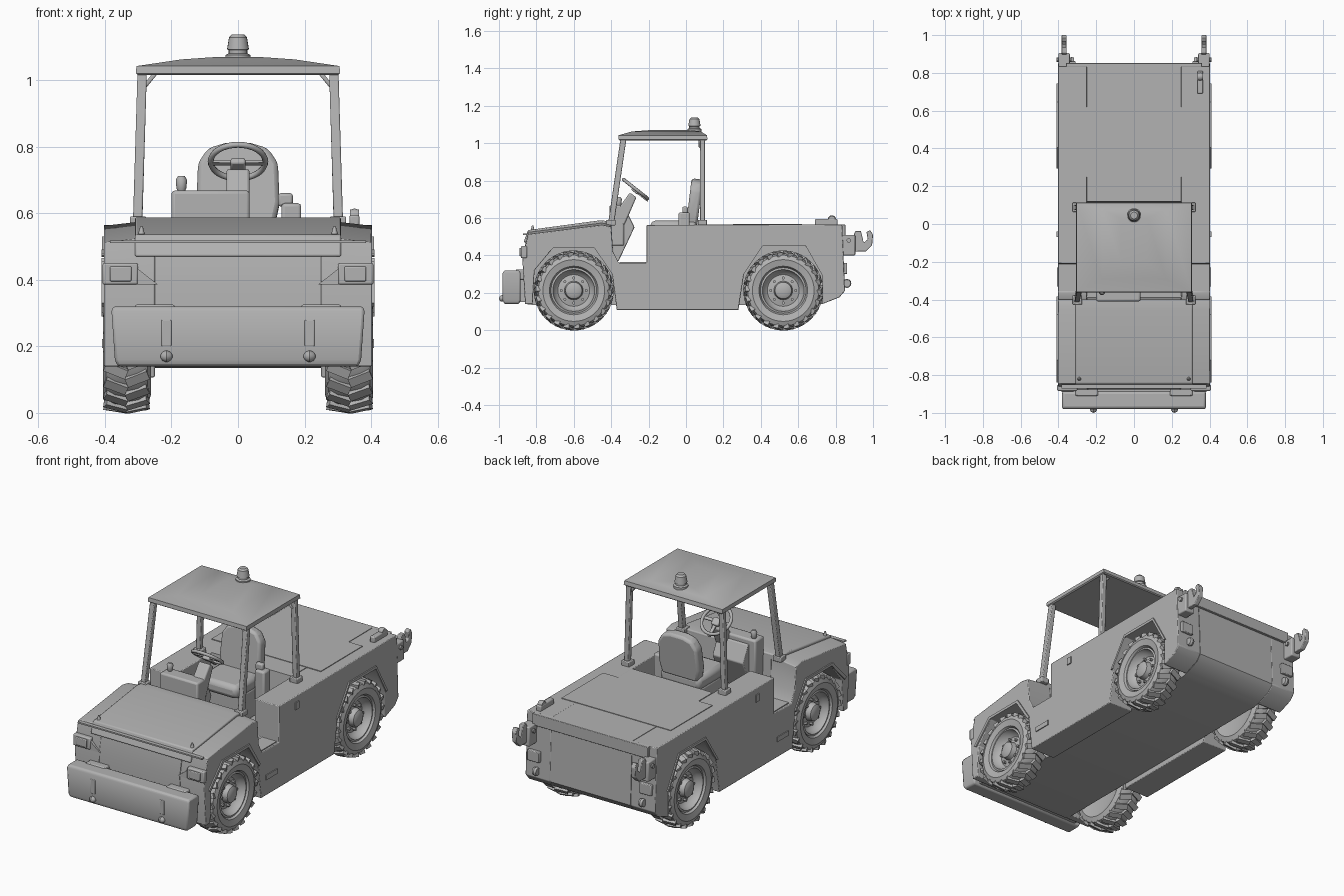
import bpy, bmesh, math
from mathutils import Matrix, Vector

cube = bpy.data.objects.get("Cube")
if cube:
    bpy.data.objects.remove(cube, do_unlink=True)

grey = bpy.data.materials.new("plain_grey")
grey.use_nodes = True
colour = (0.45, 0.45, 0.45, 1)
grey.diffuse_color = colour
grey.node_tree.nodes["Principled BSDF"].inputs["Base Color"].default_value = colour


def finish(name, bm, bevel=0, loc=(0, 0, 0), rot=0, segments=2):
    """Turn a bmesh into an object with sharp-edged smooth shading."""
    bmesh.ops.recalc_face_normals(bm, faces=bm.faces)
    me = bpy.data.meshes.new(name)
    bm.to_mesh(me)
    bm.free()
    me.materials.append(grey)
    me.shade_smooth()
    me.set_sharp_from_angle(angle=math.radians(35))
    ob = bpy.data.objects.new(name, me)
    bpy.context.collection.objects.link(ob)
    ob.location = loc
    ob.rotation_euler.x = rot
    if bevel:
        mod = ob.modifiers.new("bevel", "BEVEL")
        mod.width, mod.segments = bevel, segments
        mod.limit_method = "ANGLE"
    return ob


def loft(name, rings, **kw):
    """Skin a list of equal-sized rings and cap both ends."""
    bm = bmesh.new()
    rows = [[bm.verts.new(p) for p in ring] for ring in rings]
    n = len(rows[0])
    for a, b in zip(rows, rows[1:]):
        for i in range(n):
            j = (i + 1) % n
            bm.faces.new((a[i], a[j], b[j], b[i]))
    bm.faces.new(rows[0])
    bm.faces.new(rows[-1])
    return finish(name, bm, **kw)


def extrude(name, pts, a, b, axis="x", drop=0, **kw):
    """Extrude a side profile (y, z) along x, or a front profile (x, z) along y."""
    def place(t, p, d=0):
        return (t, p[0], p[1] - d) if axis == "x" else (p[0], t, p[1])
    lower = [drop if p[1] > 0.52 and p[0] < -0.3 else 0 for p in pts]
    return loft(name, [[place(a, p) for p in pts],
                       [place(b, p, d) for p, d in zip(pts, lower)]], **kw)


def stack(name, levels, **kw):
    """Rectangles (z, half width, y0, y1) stacked upward."""
    return loft(name, [[(-w, a, z), (w, a, z), (w, b, z), (-w, b, z)]
                       for z, w, a, b in levels], **kw)


def box(name, x0, x1, y0, y1, z0, z1, bevel=0, rot=0):
    c = Vector((x0 + x1, y0 + y1, z0 + z1)) / 2
    bm = bmesh.new()
    bmesh.ops.create_cube(bm, size=1)
    bmesh.ops.scale(bm, vec=(abs(x1 - x0), abs(y1 - y0), abs(z1 - z0)), verts=bm.verts)
    return finish(name, bm, bevel, c, rot)


def lathe(name, pts, loc, axis="x", n=32, side=1):
    """Revolve (radius, offset) points around x or z."""
    rings = []
    for r, h in pts:
        ring = []
        for i in range(n):
            u, v = r * math.cos(i * math.tau / n), r * math.sin(i * math.tau / n)
            ring.append((h * side, u, v) if axis == "x" else (u, v, h))
        rings.append(ring)
    return loft(name, rings, loc=loc)


def bar(name, p, q, w, d):
    """Straight post with horizontal ends."""
    return loft(name, [[(c[0] + sx * w, c[1] + sy * d, c[2]) for sx, sy in
                        ((-1, -1), (1, -1), (1, 1), (-1, 1))] for c in (p, q)], bevel=0.004)


# Body: central core with cab well, and side panels with wheel arches
nose = [(-.86, .14), (-.875, .38), (-.845, .53), (-.45, .58), (-.40, .57)]
tail = [(.835, .565), (.85, .21), (.82, .175), (.73, .14)]
core = nose + [(-.39, .36), (.10, .36), (.12, .565)] + tail + [(.70, .135), (-.82, .135)]
extrude("body_core", core, -.25, .25)
panel = nose + [(-.39, .42), (-.36, .36), (-.21, .36), (-.21, .563)] + tail + [
    (.73, .29), (.64, .45), (.41, .45), (.31, .30), (.28, .107),
    (-.37, .107), (-.395, .30), (-.49, .44), (-.71, .44), (-.81, .32), (-.82, .14)]
arches = {"front": [(-.84, .33), (-.72, .455), (-.48, .455), (-.385, .31), (-.395, .30),
                    (-.49, .44), (-.71, .44), (-.825, .32)],
          "rear": [(.295, .30), (.405, .465), (.645, .465), (.745, .29), (.73, .29),
                   (.64, .45), (.41, .45), (.31, .30)]}
for s, side in ((1, "left"), (-1, "right")):
    extrude(side + "_body_panel", panel, s * .25, s * .403, drop=.018, bevel=.004)
    for end, lip in arches.items():
        extrude(f"{side}_{end}_arch_lip", lip, s * .39, s * .41)
    box(side + "_step_mat", s * .30, s * .39, -.355, -.215, .358, .365)
    box(side + "_marker", s * .40, s * .408, -.33, -.23, .195, .222)
    box(side + "_rear_latch", s * .40, s * .409, -.07, -.04, .49, .53)
    # Lamps in the nose corners
    box(side + "_headlamp_frame", s * .30, s * .407, -.883, -.85, .385, .45, .006)
    box(side + "_headlamp", s * .32, s * .385, -.89, -.86, .395, .44, .004)
    extrude(side + "_nose_wedge", [(s * .24, .385), (s * .31, .385), (s * .31, .44)],
            -.88, -.86, "y")
    lathe(side + "_hood_latch", [(.012, 0), (.008, .015), (.004, .03)],
          (s * .29, -.82, .53), "z", 10)
    # Bumper fittings
    box(side + "_bumper_bracket", s * .19, s * .31, -.91, -.85, .27, .325, .006)
    box(side + "_bumper_slot", s * .20, s * .23, -.982, -.97, .20, .28, .003)
    lathe(side + "_bumper_knob", [(.004, -.018), (.013, -.012), (.018, 0),
          (.013, .012), (.004, .018)], (s * .215, -.982, .17), n=12)

# Hood
extrude("hood", [(-.868, .47), (-.845, .535), (-.46, .587), (-.40, .582), (-.40, .45)],
        -.31, .31, bevel=.006)
box("nose_seam", -.385, .385, -.872, -.85, .51, .518)
stack("front_bumper", [(.14, .362, -.972, -.892), (.16, .37, -.98, -.885),
                       (.305, .38, -.98, -.885), (.32, .376, -.972, -.892)], bevel=.008)
box("bumper_mount", -.33, .33, -.90, -.84, .15, .27)

# Rear deck
box("deck_mat", -.34, .34, .25, .62, .56, .568)
box("rear_plate", -.36, .36, .83, .852, .50, .565, .003)
box("deck_latch", .335, .365, .69, .81, .56, .595, .006)
lathe("deck_latch_knob", [(.018, -.014), (.022, 0), (.018, .014)], (.35, .78, .592), n=12)

# Rear hitches
hook = [(.89, .42), (.96, .42), (.995, .455), (1.0, .51), (.985, .535), (.965, .525),
        (.972, .485), (.95, .468), (.935, .53), (.905, .53), (.89, .49)]
for s, side in ((1, "left"), (-1, "right")):
    box(side + "_hitch_bracket", s * .34, s * .40, .83, .905, .40, .51, .006)
    extrude(side + "_hitch_hook", hook, s * .357, s * .383, bevel=.003)
    lathe(side + "_hitch_pin", [(.012, -.04), (.012, .04)], (s * .37, .87, .48), n=10)
    box(side + "_rear_lamp", s * .31, s * .385, .84, .862, .30, .36, .004)
    lathe(side + "_tow_eye", [(.02, -.012), (.024, 0), (.02, .012)],
          (s * .33, .86, .25), n=12)

# Wheels: tyre, staggered tread lugs, dished rim and bolts
tyre = [(.03, .28), (.115, .275), (.16, .262), (.188, .272), (.199, .30), (.199, .37),
        (.189, .396), (.165, .406), (.13, .398), (.12, .38), (.115, .345), (.02, .345)]
rim = [(.12, .34), (.122, .388), (.112, .391), (.103, .362), (.085, .348), (.05, .356),
       (.044, .384), (.028, .392), (.002, .392)]
for y, end in ((-.60, "front"), (.52, "rear")):
    lathe(end + "_axle", [(.04, -.30), (.04, .30)], (0, y, .212), n=16)
    for s, side in ((1, "left"), (-1, "right")):
        name, hub = f"{side}_{end}_", (0, y, .212)
        lathe(name + "tyre", tyre, hub, n=48, side=s)
        lathe(name + "rim", rim, hub, n=32, side=s)
        lugs, bolts = bmesh.new(), bmesh.new()
        for k in range(44):
            half = 1 if k % 2 else -1
            m = (Matrix.Rotation(k * math.tau / 44, 4, "X")
                 @ Matrix.Translation((s * .335 + half * .031, 0, .197))
                 @ Matrix.Rotation(half * .35, 4, "Z") @ Matrix.Rotation(half * .15, 4, "Y")
                 @ Matrix.Diagonal((.07, .03, .022, 1)))
            bmesh.ops.create_cube(lugs, size=1, matrix=m)
        for k in range(8):
            m = (Matrix.Rotation(k * math.tau / 8, 4, "X")
                 @ Matrix.Translation((s * .358, 0, .067)) @ Matrix.Rotation(math.pi / 2, 4, "Y"))
            bmesh.ops.create_cone(bolts, cap_ends=True, segments=6, radius1=.008,
                                  radius2=.008, depth=.02, matrix=m)
        finish(name + "tread", lugs, loc=hub)
        finish(name + "bolts", bolts, loc=hub)

# Canopy and beacon
stack("canopy_roof", [(1.015, .30, -.355, .11), (1.02, .307, -.362, .115),
                      (1.042, .305, -.36, .112), (1.062, .17, -.29, .08),
                      (1.069, .07, -.20, .03)])
for s, side in ((1, "left"), (-1, "right")):
    bar(side + "_front_post", (s * .302, -.402, .56), (s * .288, -.335, 1.02), .014, .016)
    bar(side + "_rear_post", (s * .302, .088, .55), (s * .288, .088, 1.02), .014, .014)
    for y in (-.402, .088):
        box(side + "_post_foot", s * .275, s * .325, y - .025, y + .025, .56, .59, .004)
    bar(side + "_roof_brace", (s * .285, .08, .975), (s * .25, .08, 1.018), .008, .012)
lathe("beacon", [(.038, 1.05), (.038, 1.075), (.028, 1.08), (.028, 1.09), (.033, 1.092),
                 (.027, 1.128), (.018, 1.137), (.002, 1.137)], (0, .045, 0), "z", 20)

# Dashboard and steering
box("dashboard", -.20, .035, -.41, -.33, .45, .668, .01)
extrude("dash_panel", [(-.39, .37), (-.36, .37), (-.275, .55), (-.32, .64), (-.40, .64)],
        -.16, .03, bevel=.005)
extrude("steering_column", [(-.40, .60), (-.33, .56), (-.265, .71), (-.30, .735)],
        -.035, .035, bevel=.008)
tilt = -.666
bpy.ops.mesh.primitive_torus_add(major_radius=.082, minor_radius=.009, major_segments=32,
                                 minor_segments=8, location=(0, -.27, .755),
                                 rotation=(tilt, 0, 0))
wheel = bpy.context.object
wheel.name = "steering_wheel"
wheel.data.materials.append(grey)
wheel.data.shade_smooth()
box("steering_hub", -.022, .022, -.292, -.248, .735, .757, .006, tilt)
box("steering_cross_spoke", -.08, .08, -.279, -.261, .747, .755, .002, tilt)
box("steering_lower_spoke", -.01, .01, -.275, -.195, .71, .718, .002, tilt)
lathe("gear_lever", [(.008, .66), (.015, .675), (.017, .70), (.010, .712)],
      (-.17, -.36, 0), "z", 12)

# Seat and side console
box("seat_base", -.12, .12, -.15, .08, .36, .52, .01)
box("seat_cushion", -.125, .125, -.19, .06, .51, .585, .025)
back = [(-.11, 0), (.11, 0), (.125, .07), (.12, .19), (.09, .235), (.04, .25),
        (-.04, .25), (-.09, .235), (-.12, .19), (-.125, .07)]
extrude("seat_back", back, -.03, .03, "y", bevel=.014, loc=(0, .03, .56), rot=-.12)
box("side_console", .13, .19, -.04, .02, .36, .63, .01)
box("side_console_grip", .12, .165, -.02, .01, .62, .66, .008)
